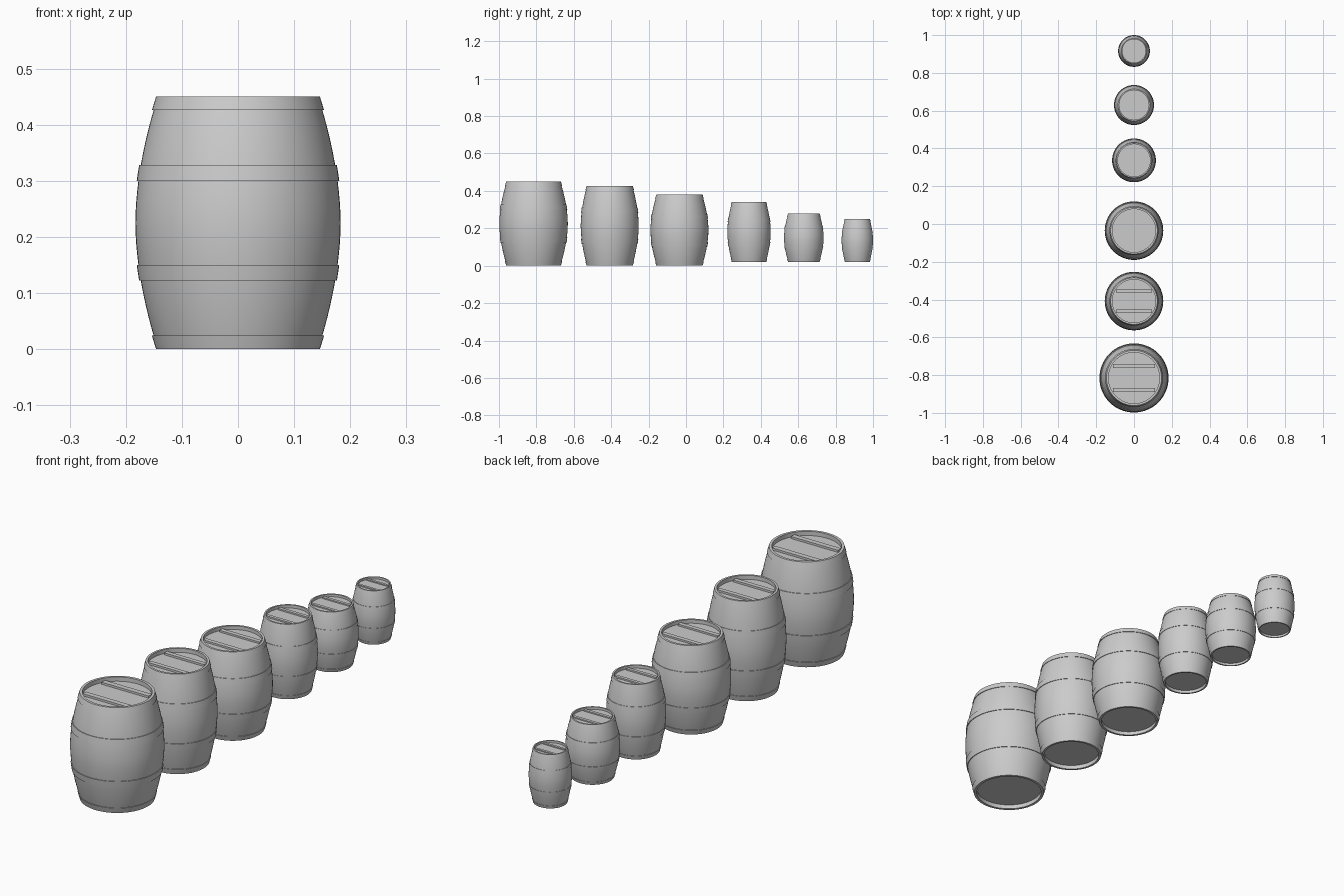
import bpy, bmesh
from math import sin, cos, tau

if "Cube" in bpy.data.objects:
    bpy.data.objects.remove(bpy.data.objects["Cube"])

H, MID, SEG = 0.45, 0.183, 64   # master barrel height, belly radius, sides


def stave_r(z):
    t = abs(z - H / 2) / (H / 2)
    return MID - 0.040 * t ** 1.8


def finish(bm, name, y, z, sr, sh):
    bmesh.ops.recalc_face_normals(bm, faces=bm.faces)
    for v in bm.verts:
        v.co = (v.co.x * sr, v.co.y * sr + y, v.co.z * sh + z)
    me = bpy.data.meshes.new(name)
    bm.to_mesh(me)
    bm.free()
    ob = bpy.data.objects.new(name, me)
    bpy.context.collection.objects.link(ob)
    bpy.ops.object.select_all(action='DESELECT')
    ob.select_set(True)
    bpy.context.view_layer.objects.active = ob
    bpy.ops.object.shade_smooth_by_angle(angle=0.5)
    return ob


def lathe(bm, profile, closed=False):
    rings = []
    for r, z in profile:
        rings.append([bm.verts.new((r * cos(tau * i / SEG), r * sin(tau * i / SEG), z))
                      for i in range(SEG)])
    pairs = list(zip(rings, rings[1:]))
    if closed:
        pairs.append((rings[-1], rings[0]))
    for a, b in pairs:
        for i in range(SEG):
            j = (i + 1) % SEG
            bm.faces.new((a[i], a[j], b[j], b[i]))
    if not closed:
        bm.faces.new(rings[0])
        bm.faces.new(rings[-1])


def barrel(n, y, z, radius, height):
    place = (y, z, radius / MID, height / H)
    # bulging body with recessed heads at both ends
    bm = bmesh.new()
    rim, sink, steps = 0.135, 0.018, 24
    outer = [(stave_r(H * i / steps), H * i / steps) for i in range(steps + 1)]
    lathe(bm, [(rim, sink), (rim, 0)] + outer + [(rim, H), (rim, H - sink)])
    finish(bm, f"barrel_body_{n}", *place)

    # four hoops
    bm = bmesh.new()
    for z0, z1 in ((0, 0.024), (0.122, 0.15), (0.30, 0.328), (0.426, H)):
        zs = [z0, (z0 + z1) / 2, z1]
        out = [(stave_r(q) + 0.003, q) for q in zs]
        inn = [(stave_r(q) - 0.002, q) for q in reversed(zs)]
        lathe(bm, out + inn, closed=True)
    finish(bm, f"barrel_hoops_{n}", *place)

    # two battens across the lid
    bm = bmesh.new()
    for side in (-1, 1):
        c = bmesh.ops.create_cube(bm, size=1)
        for v in c["verts"]:
            v.co = (v.co.x * 0.222, v.co.y * 0.022 + side * 0.064,
                    v.co.z * 0.010 + H - sink + 0.004)
    finish(bm, f"lid_battens_{n}", *place)


# y centre, base z, belly radius, height
BARRELS = [(-0.815, 0, 0.183, 0.45), (-0.408, 0, 0.155, 0.427),
           (-0.035, 0, 0.155, 0.38), (0.337, 0.021, 0.116, 0.32),
           (0.63, 0.021, 0.106, 0.257), (0.916, 0.021, 0.084, 0.23)]
for n, b in enumerate(BARRELS, 1):
    barrel(n, *b)
